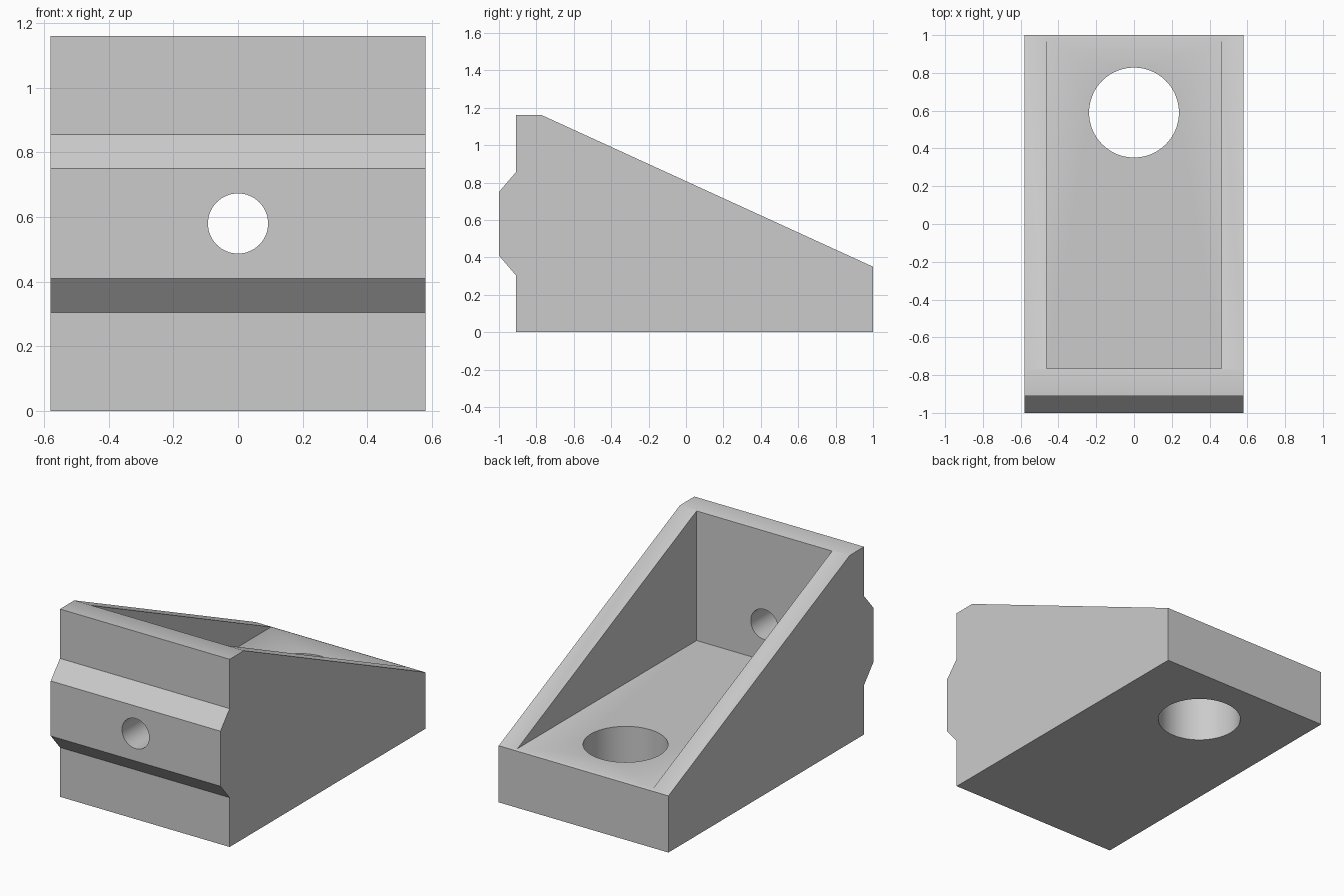
import bpy
import bmesh
from mathutils import Matrix, Vector
from math import pi

cube = bpy.data.objects.get("Cube")
if cube:
    bpy.data.objects.remove(cube, do_unlink=True)

HALF_WIDTH = 0.58
POCKET_HALF = 0.463
FLOOR_Z = 0.357
WALL_Y = -0.765

grey = bpy.data.materials.new("plain grey")
grey.use_nodes = True
grey.diffuse_color = (0.6, 0.6, 0.6, 1)
grey.node_tree.nodes["Principled BSDF"].inputs["Base Color"].default_value = (0.6, 0.6, 0.6, 1)


def make_object(name, bm):
    bmesh.ops.recalc_face_normals(bm, faces=bm.faces)
    mesh = bpy.data.meshes.new(name)
    bm.to_mesh(mesh)
    bm.free()
    mesh.materials.append(grey)
    obj = bpy.data.objects.new(name, mesh)
    bpy.context.collection.objects.link(obj)
    return obj


def extrude_profile(name, points, half_width):
    """Extrude a (y, z) outline symmetrically along x."""
    bm = bmesh.new()
    face = bm.faces.new([bm.verts.new((-half_width, y, z)) for y, z in points])
    result = bmesh.ops.extrude_face_region(bm, geom=[face])
    verts = [v for v in result["geom"] if isinstance(v, bmesh.types.BMVert)]
    bmesh.ops.translate(bm, verts=verts, vec=(2 * half_width, 0, 0))
    return make_object(name, bm)


def cylinder(name, centre, radius, depth, rotation=Matrix()):
    bm = bmesh.new()
    bmesh.ops.create_cone(bm, cap_ends=True, segments=64, radius1=radius, radius2=radius,
                          depth=depth, matrix=Matrix.Translation(Vector(centre)) @ rotation)
    return make_object(name, bm)


# Wedge body with a chamfered locating rib on its front
bracket = extrude_profile("angle_bracket", [
    (-0.91, 0), (-0.91, 0.305), (-1, 0.41), (-1, 0.75), (-0.91, 0.855),
    (-0.91, 1.16), (-0.77, 1.16), (1, 0.35), (1, 0)], HALF_WIDTH)

# Open pocket between the side webs, and the two bolt holes
cutters = [
    extrude_profile("pocket_cutter", [
        (WALL_Y, FLOOR_Z), (WALL_Y, 1.5), (1.2, 1.5), (1.2, FLOOR_Z)], POCKET_HALF),
    cylinder("floor_hole_cutter", (0, 0.59, 0.2), 0.238, 0.8),
    cylinder("front_hole_cutter", (0, -0.85, 0.58), 0.093, 0.6, Matrix.Rotation(pi / 2, 4, "X")),
]

bpy.ops.object.select_all(action="DESELECT")
bpy.context.view_layer.objects.active = bracket
bracket.select_set(True)
for cutter in cutters:
    cutter.hide_render = True
    mod = bracket.modifiers.new(cutter.name, "BOOLEAN")
    mod.operation = "DIFFERENCE"
    mod.solver = "EXACT"
    mod.object = cutter
    bpy.ops.object.modifier_apply(modifier=mod.name)
    bpy.data.objects.remove(cutter, do_unlink=True)

# Smooth hole walls, crisp edges elsewhere
bpy.ops.object.shade_smooth_by_angle(angle=pi / 6)
